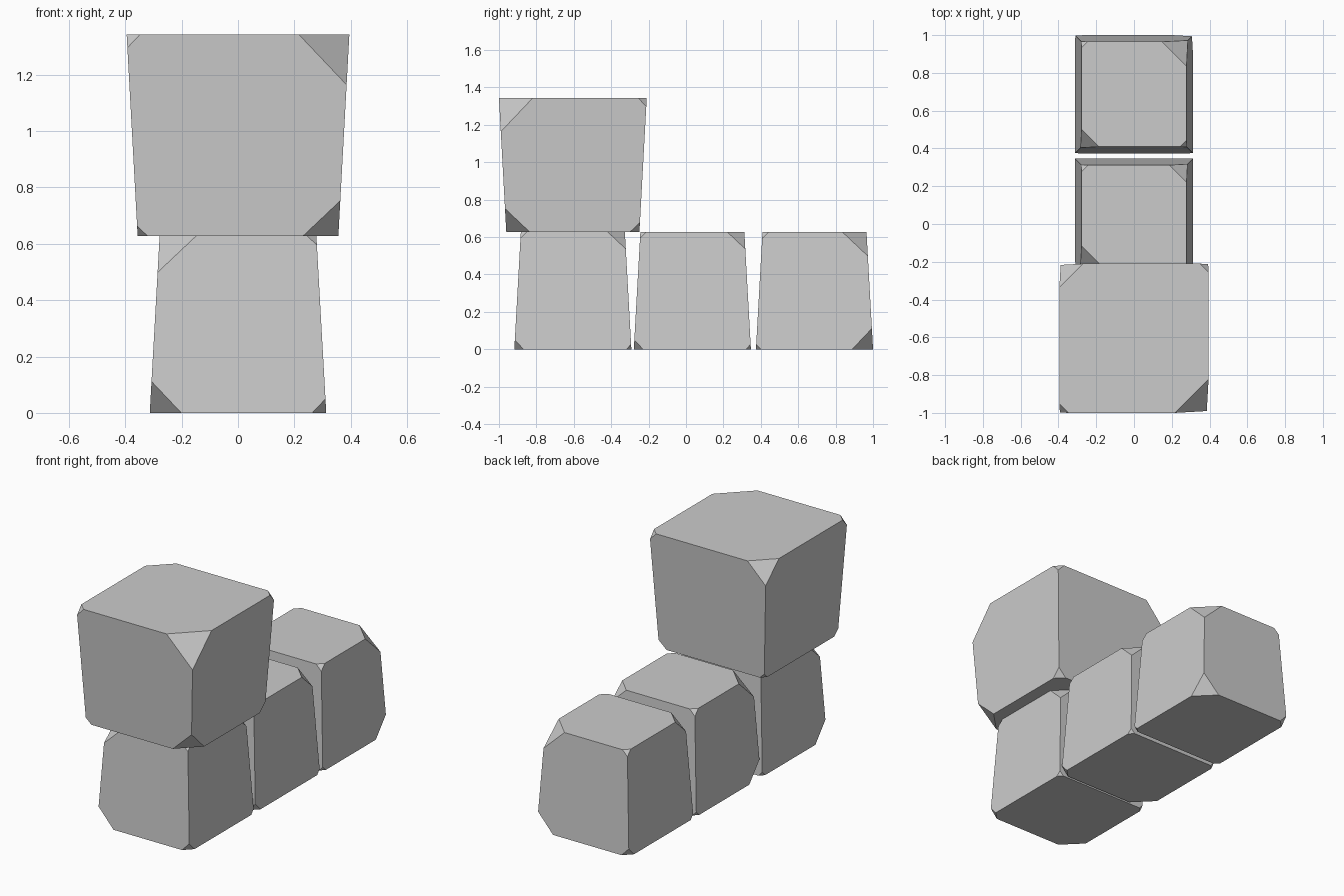
import bpy, bmesh
from math import radians
from mathutils import Vector

if "Cube" in bpy.data.objects:
    bpy.data.objects.remove(bpy.data.objects["Cube"])

grey = bpy.data.materials.new("light grey")
grey.use_nodes = True
colour = (0.6, 0.6, 0.6, 1)
grey.diffuse_color = colour
grey.node_tree.nodes["Principled BSDF"].inputs["Base Color"].default_value = colour


def block(name, y, z, height, bottom, top, cuts, turn=1):
    """Tapered block with clipped corners; cuts are keyed by corner signs
    such as '-+-' (x, y, z), and turn=-1 spins it half a turn."""
    half = {-1: bottom, 1: top}

    def corner(sx, sy, sz):
        return Vector((sx * half[sz], sy * half[sz], height * (sz + 1) / 2))

    bm = bmesh.new()
    for key, cut in cuts.items():
        signs = [1 if c == "+" else -1 for c in key]
        here = corner(*signs)
        # One point along each of the three edges leaving the corner
        for axis in range(3):
            other = list(signs)
            other[axis] *= -1
            p = here + (corner(*other) - here).normalized() * cut
            bm.verts.new((p.x * turn, p.y * turn, p.z))
    bmesh.ops.convex_hull(bm, input=bm.verts[:])
    bmesh.ops.dissolve_limit(bm, angle_limit=radians(1),
                             verts=bm.verts[:], edges=bm.edges[:])
    bmesh.ops.recalc_face_normals(bm, faces=bm.faces[:])
    mesh = bpy.data.meshes.new(name)
    bm.to_mesh(mesh)
    bm.free()
    mesh.materials.append(grey)
    ob = bpy.data.objects.new(name, mesh)
    ob.location = (0, y, z)
    bpy.context.scene.collection.objects.link(ob)


# Body segments, the rear one turned around
body_cuts = {"--+": 0.13, "+-+": 0.033, "+++": 0.092, "-++": 0.035,
             "---": 0.112, "+--": 0.05, "++-": 0.027, "-+-": 0.027}
for name, y, turn in (("front_body_segment", -0.605, 1),
                      ("middle_body_segment", 0.034, 1),
                      ("rear_body_segment", 0.687, -1)):
    block(name, y, 0, 0.628, 0.313, 0.278, body_cuts, turn)

# Head, wider at the top
head_cuts = {"+-+": 0.18, "--+": 0.048, "+++": 0.045, "-++": 0.125,
             "+--": 0.125, "---": 0.035, "++-": 0.05, "-+-": 0.03}
block("head", -0.605, 0.628, 0.715, 0.356, 0.395, head_cuts)
